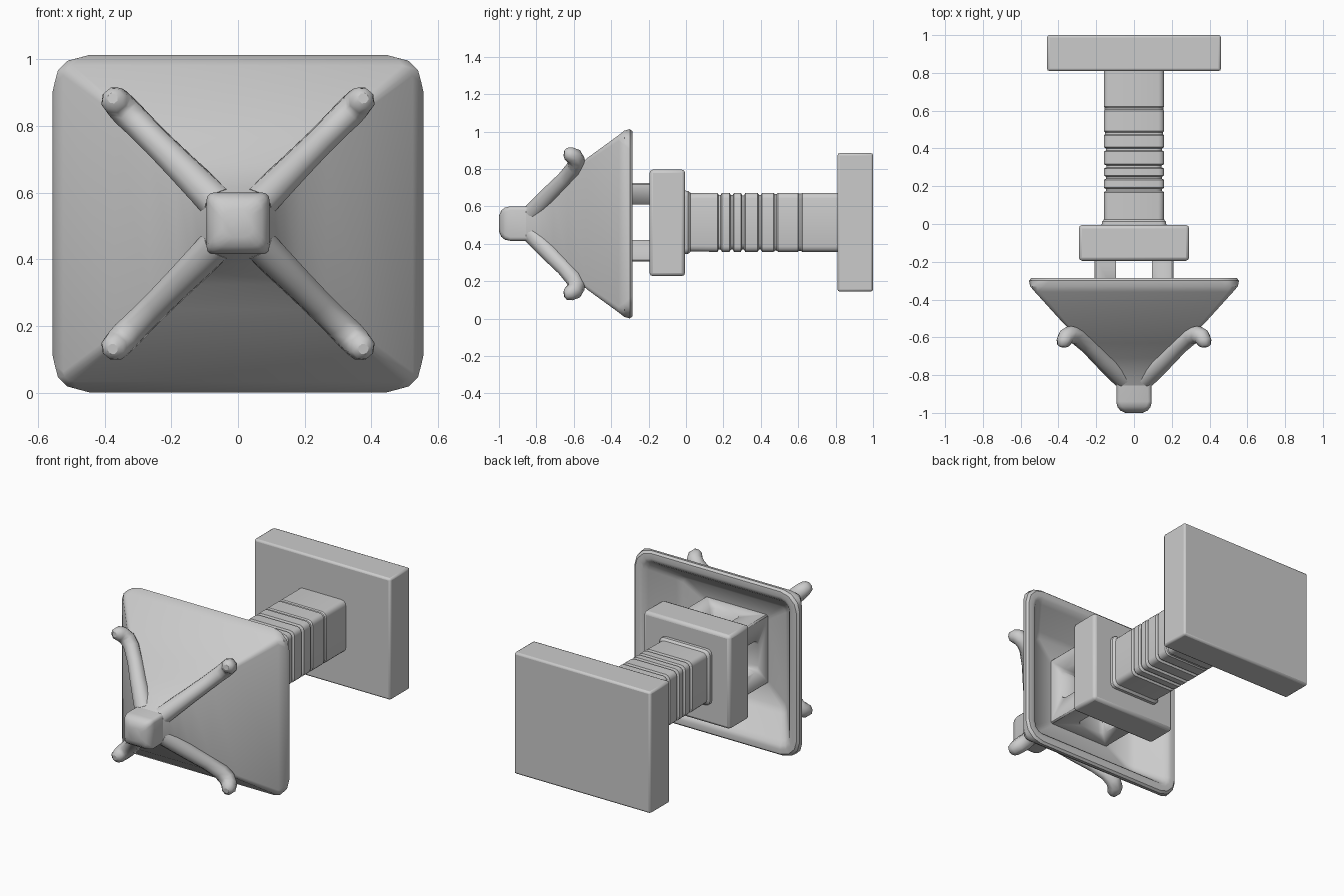
import bpy, bmesh, math

if "Cube" in bpy.data.objects:
    bpy.data.objects.remove(bpy.data.objects["Cube"])

CZ = 0.51  # height of the long axis


def finish(ob, angle=35):
    bpy.ops.object.select_all(action='DESELECT')
    ob.select_set(True)
    bpy.context.view_layer.objects.active = ob
    bpy.ops.object.shade_smooth_by_angle(angle=math.radians(angle))


def ring(y, hx, hz, r, cz, seg):
    pts = []
    for k, (sx, sz) in enumerate([(1, 1), (-1, 1), (-1, -1), (1, -1)]):
        for i in range(seg + 1):
            a = math.pi / 2 * (k + i / seg)
            pts.append((sx * (hx - r) + r * math.cos(a), y,
                        cz + sz * (hz - r) + r * math.sin(a)))
    return pts


def loft(name, rings, cz=CZ, seg=3, angle=35):
    """Skin rounded rectangles (y, half x, half z, corner radius) along y."""
    bm = bmesh.new()
    loops = [[bm.verts.new(p) for p in ring(*r, cz, seg)] for r in rings]
    n = len(loops[0])
    for a, b in zip(loops, loops[1:]):
        for i in range(n):
            bm.faces.new((a[i], a[(i + 1) % n], b[(i + 1) % n], b[i]))
    bm.faces.new(loops[0])
    bm.faces.new(loops[-1])
    bmesh.ops.recalc_face_normals(bm, faces=bm.faces)
    me = bpy.data.meshes.new(name)
    bm.to_mesh(me)
    bm.free()
    ob = bpy.data.objects.new(name, me)
    bpy.context.collection.objects.link(ob)
    finish(ob, angle)
    return ob


def box(name, lo, hi, bevel=0.0, seg=2):
    c = [(a + b) / 2 for a, b in zip(lo, hi)]
    bpy.ops.mesh.primitive_cube_add(size=1, location=c)
    ob = bpy.context.object
    ob.name = name
    ob.scale = [b - a for a, b in zip(lo, hi)]
    bpy.ops.object.transform_apply(location=False, rotation=False, scale=True)
    if bevel:
        m = ob.modifiers.new("bevel", 'BEVEL')
        m.width, m.segments = bevel, seg
    return ob


# base plate and collar
finish(box("base_plate", (-0.46, 0.81, 0.145), (0.46, 1.0, 0.885), 0.012))
finish(box("collar", (-0.292, -0.195, CZ - 0.283), (0.292, -0.005, CZ + 0.287), 0.018))

# shaft with shallow carved grooves
shaft = [(-0.02, 0.172, 0.17, 0.03), (0.012, 0.170, 0.168, 0.03), (0.025, 0.158, 0.156, 0.03)]
for y, depth in [(0.18, 0.012), (0.245, 0.012), (0.305, 0.014), (0.395, 0.012), (0.48, 0.006), (0.61, 0.005)]:
    for dy, h in [(-0.012, 0.16), (-0.005, 0.16 - depth), (0.005, 0.16 - depth), (0.012, 0.16)]:
        shaft.append((y + dy, h, h - 0.002, 0.03))
shaft.append((0.82, 0.16, 0.158, 0.03))
loft("shaft", shaft, cz=0.515)

# light chamber: a box with rounded windows cut through on both axes
chamber = box("lamp_chamber", (-0.21, -0.50, 0.515 - 0.21), (0.21, -0.18, 0.515 + 0.21), 0.008, 1)
for i, (hx, hz) in enumerate([(0.095, 0.5), (0.5, 0.095)]):
    cutter = loft("window_cutter_%d" % i, [
        (-0.10, hx, hz, 0.005), (-0.365, hx, hz, 0.005),
        (-0.385, hx - 0.008, hz - 0.008, 0.005), (-0.395, hx - 0.03, hz - 0.03, 0.005)], cz=0.515, seg=1)
    cutter.hide_render = True
    cutter.hide_set(True)
    m = chamber.modifiers.new("window", 'BOOLEAN')
    m.operation, m.solver, m.object = 'DIFFERENCE', 'EXACT', cutter
finish(chamber)

# hollow pyramid roof, from the inside floor over the rim to the peak
roof = [
    (-0.490, 0.21, 0.20, 0.02), (-0.465, 0.345, 0.305, 0.03), (-0.44, 0.375, 0.335, 0.04),
    (-0.315, 0.475, 0.425, 0.05), (-0.292, 0.495, 0.445, 0.06), (-0.285, 0.515, 0.465, 0.08),
    (-0.287, 0.545, 0.495, 0.11), (-0.30, 0.556, 0.506, 0.11), (-0.33, 0.550, 0.498, 0.075),
    (-0.36, 0.524, 0.474, 0.03), (-0.53, 0.370, 0.350, 0.02), (-0.63, 0.265, 0.258, 0.02),
    (-0.71, 0.185, 0.182, 0.02), (-0.77, 0.140, 0.138, 0.03), (-0.82, 0.112, 0.110, 0.03),
    (-0.87, 0.085, 0.085, 0.02)]
loft("roof", roof, cz=0.507)

# finial at the peak
loft("finial", [
    (-0.80, 0.10, 0.10, 0.02), (-0.84, 0.092, 0.092, 0.02), (-0.94, 0.094, 0.092, 0.02),
    (-0.968, 0.088, 0.086, 0.025), (-0.988, 0.072, 0.070, 0.03), (-1.0, 0.045, 0.042, 0.03)],
    cz=0.508, angle=45)

# four corner ribs with upturned tips
path = [(0.06, -0.815, 0.055), (0.11, -0.77, 0.052), (0.17, -0.715, 0.048), (0.24, -0.645, 0.045),
        (0.30, -0.595, 0.046), (0.335, -0.585, 0.048), (0.36, -0.598, 0.046),
        (0.371, -0.622, 0.042), (0.375, -0.642, 0.033), (0.376, -0.652, 0.016)]
cu = bpy.data.curves.new("roof_ribs", 'CURVE')
cu.dimensions = '3D'
cu.bevel_depth = 1.0
cu.bevel_resolution = 2
cu.use_fill_caps = True
for sx in (1, -1):
    for sz in (1, -1):
        sp = cu.splines.new('POLY')
        sp.points.add(len(path) - 1)
        for p, (d, y, r) in zip(sp.points, path):
            p.co = (sx * d, y, 0.507 + sz * d, 1)
            p.radius = r
ribs = bpy.data.objects.new("roof_ribs", cu)
bpy.context.collection.objects.link(ribs)
bpy.ops.object.select_all(action='DESELECT')
ribs.select_set(True)
bpy.context.view_layer.objects.active = ribs
bpy.ops.object.convert(target='MESH')
finish(bpy.context.object, 50)
